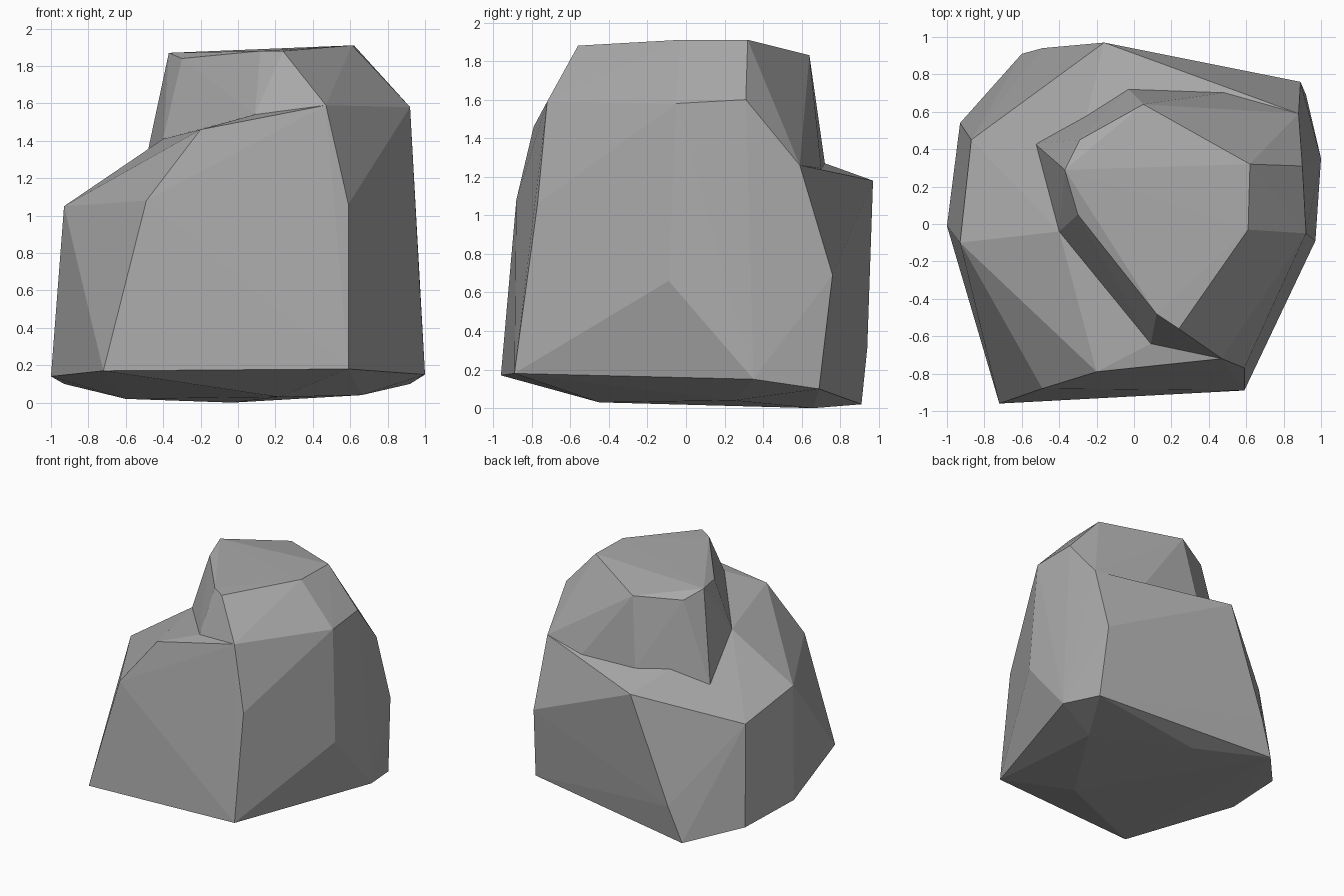
import bpy
import bmesh

default_cube = bpy.data.objects.get("Cube")
if default_cube:
    bpy.data.objects.remove(default_cube, do_unlink=True)

# Stone colour
stone = bpy.data.materials.new("grey stone")
stone.use_nodes = True
stone_colour = (0.4, 0.4, 0.4, 1)
stone.diffuse_color = stone_colour
shader = next(n for n in stone.node_tree.nodes if n.type == "BSDF_PRINCIPLED")
shader.inputs["Base Color"].default_value = stone_colour
shader.inputs["Roughness"].default_value = 1


def chiselled_block(name, *corner_groups):
    """Wrap a group of corner points in a flat-faced convex block."""
    mesh = bpy.data.meshes.new(name)
    block = bmesh.new()
    for group in corner_groups:
        for corner in group:
            block.verts.new(corner)
    hull = bmesh.ops.convex_hull(block, input=block.verts[:])
    unused = {v for v in hull["geom_interior"] + hull["geom_unused"]
              if isinstance(v, bmesh.types.BMVert)}
    bmesh.ops.delete(block, geom=list(unused), context="VERTS")
    bmesh.ops.recalc_face_normals(block, faces=block.faces[:])
    block.to_mesh(mesh)
    block.free()
    mesh.materials.append(stone)
    block_object = bpy.data.objects.new(name, mesh)
    bpy.context.scene.collection.objects.link(block_object)
    return block_object


# Underside and foot of the boulder
underside = [(-.03, .66, 0), (.22, -.45, .03), (.66, .25, .04), (-.6, .91, .02)]
left_foot = [(-.72, -.96, .17), (-1, -.01, .14), (-.93, .54, .1), (-.49, .94, .31)]

# Tall wall shared by the lower and upper blocks
tall_wall = [(.59, -.89, .18), (1, .35, .15), (.92, .69, .1), (.89, .76, .69),
             (.97, -.09, .66), (.59, -.77, 1.06), (.88, .59, 1.26)]

# Sloping ledge around the lower block
ledge_rim = [(-.93, -.1, 1.05), (-.87, .45, .92), (-.16, .97, 1.18),
             (-.49, -.88, 1.08), (-.2, -.79, 1.46)]

# Crease where the upper block meets the ledge
crease = [(-.03, .72, 1.27), (-.53, .43, 1.12), (-.4, -.04, 1.41),
          (.09, -.64, 1.54), (.47, -.72, 1.59)]

# Shoulder and crown of the upper block
shoulder = [(.92, -.05, 1.58), (.9, .31, 1.6)]
crown_rim = [(-.37, .29, 1.87), (-.3, .05, 1.84), (.12, -.48, 1.88), (.24, -.56, 1.88),
             (.61, -.03, 1.91), (.62, .32, 1.91), (.05, .64, 1.83), (-.29, .45, 1.81)]

boulder = chiselled_block("boulder", underside, left_foot, tall_wall, ledge_rim, crease)
upper_block = chiselled_block("upper_block", tall_wall, crease, shoulder, crown_rim)

# Fuse both blocks into one solid stone
fuse = boulder.modifiers.new("fuse blocks", "BOOLEAN")
fuse.operation = "UNION"
fuse.solver = "EXACT"
fuse.object = upper_block
bpy.context.view_layer.update()
evaluated = boulder.evaluated_get(bpy.context.evaluated_depsgraph_get())
fused_mesh = bpy.data.meshes.new_from_object(evaluated)
boulder.modifiers.clear()
boulder.data = fused_mesh
fused_mesh.name = "boulder"
bpy.data.objects.remove(upper_block, do_unlink=True)
for face in fused_mesh.polygons:
    face.use_smooth = False
    face.material_index = 0
